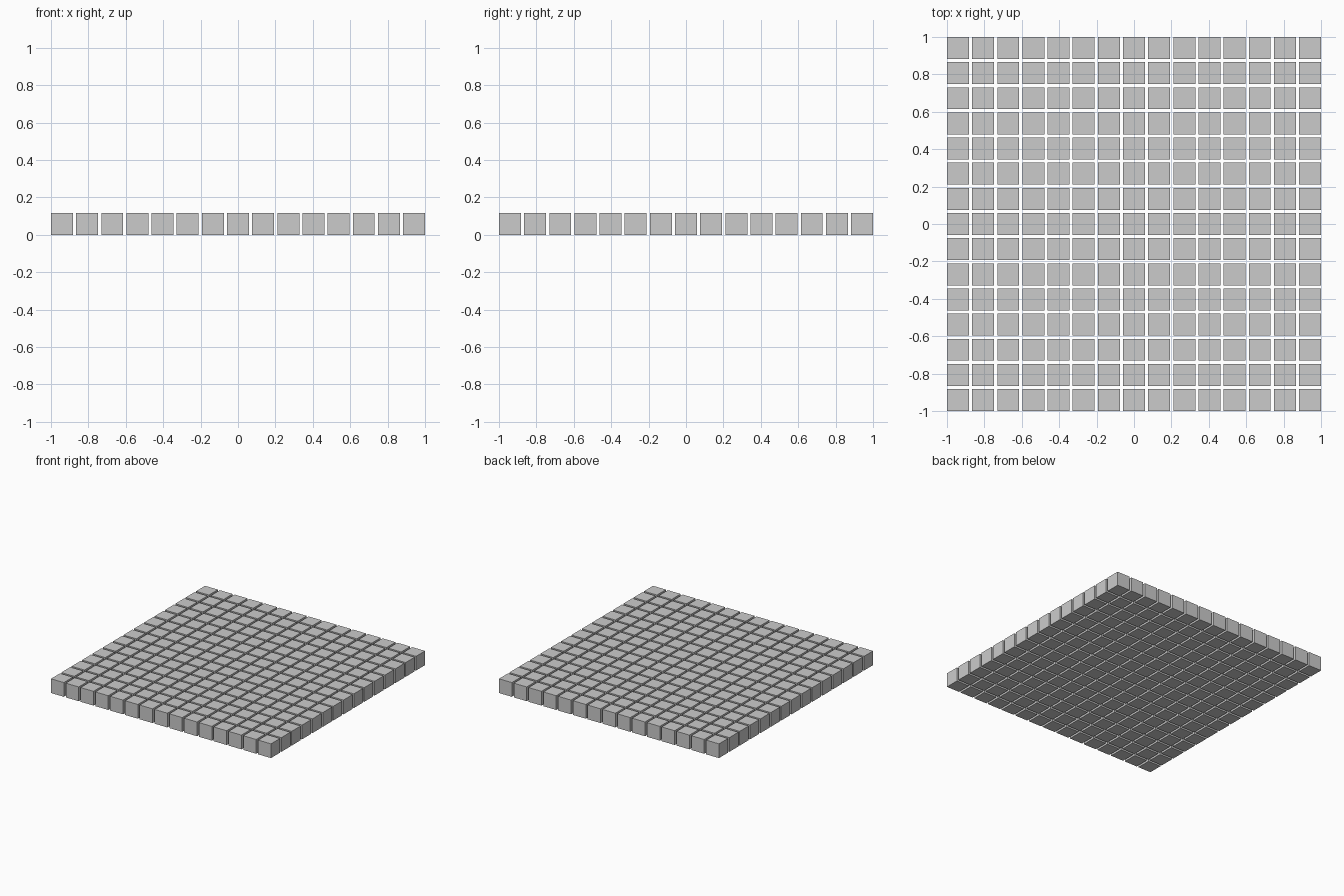
import bpy

if "Cube" in bpy.data.objects:
    bpy.data.objects.remove(bpy.data.objects["Cube"])

COUNT = 15                     # cubes per side
GAP = 0.15                     # gap as a fraction of cube size
SIZE = 2 / (COUNT + (COUNT - 1) * GAP)
PITCH = SIZE * (1 + GAP)
START = -1 + SIZE / 2

# Corner cube, repeated into a square grid of separate tiles
bpy.ops.mesh.primitive_cube_add(size=SIZE, location=(START, START, SIZE / 2))
tiles = bpy.context.object
tiles.name = "cube_tile_grid"

for name, offset in (("columns", (PITCH, 0, 0)), ("rows", (0, PITCH, 0))):
    array = tiles.modifiers.new(name, 'ARRAY')
    array.count = COUNT
    array.use_relative_offset = False
    array.use_constant_offset = True
    array.constant_offset_displace = offset
